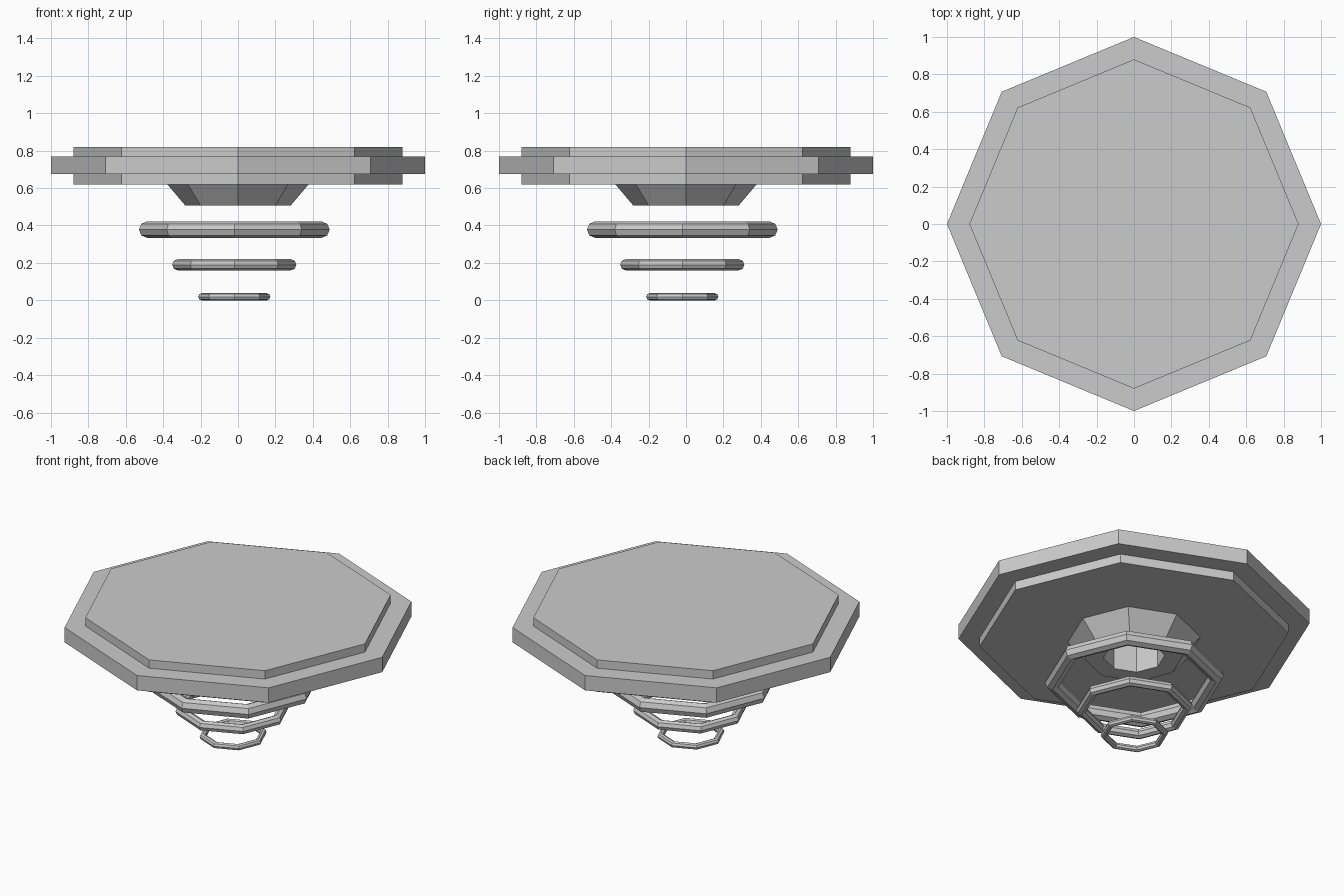
import bpy, math

if "Cube" in bpy.data.objects:
    bpy.data.objects.remove(bpy.data.objects["Cube"])

SIDES = 8


def ring_points(r, z, cx=0.0, cy=0.0):
    return [(cx + r * math.cos(2 * math.pi * i / SIDES),
             cy + r * math.sin(2 * math.pi * i / SIDES), z) for i in range(SIDES)]


def lathe(name, profile, centre=(0, 0), closed=False):
    """Octagonal lathe of (radius, z) points; open profiles get end caps."""
    verts, faces = [], []
    for r, z in profile:
        verts += ring_points(r, z, *centre)
    n = len(profile)
    for k in range(n if closed else n - 1):
        a, b = k * SIDES, ((k + 1) % n) * SIDES
        for i in range(SIDES):
            j = (i + 1) % SIDES
            faces.append((a + i, a + j, b + j, b + i))
    if not closed:
        faces.append(tuple(reversed(range(SIDES))))
        faces.append(tuple((n - 1) * SIDES + i for i in range(SIDES)))
    mesh = bpy.data.meshes.new(name)
    mesh.from_pydata(verts, [], faces)
    obj = bpy.data.objects.new(name, mesh)
    bpy.context.collection.objects.link(obj)
    return obj


# Stepped platform with a recess underneath
lathe("platform", [(0.175, 0.72), (0.175, 0.62), (0.88, 0.62), (0.88, 0.675),
                   (1.0, 0.675), (1.0, 0.768), (0.88, 0.768), (0.88, 0.82)])

# Hollow tapered nozzle below the platform
lathe("nozzle", [(0.175, 0.62), (0.175, 0.508), (0.283, 0.508), (0.378, 0.62)], closed=True)

# Floating thrust rings, slightly off centre
for name, outer, tube, z in (("large_ring", 0.51, 0.044, 0.378),
                             ("middle_ring", 0.332, 0.030, 0.190),
                             ("small_ring", 0.193, 0.019, 0.019)):
    section = [(outer - tube + tube * math.cos(math.pi * k / 4),
                z + tube * math.sin(math.pi * k / 4)) for k in range(8)]
    lathe(name, section, (-0.02, -0.02), closed=True)
